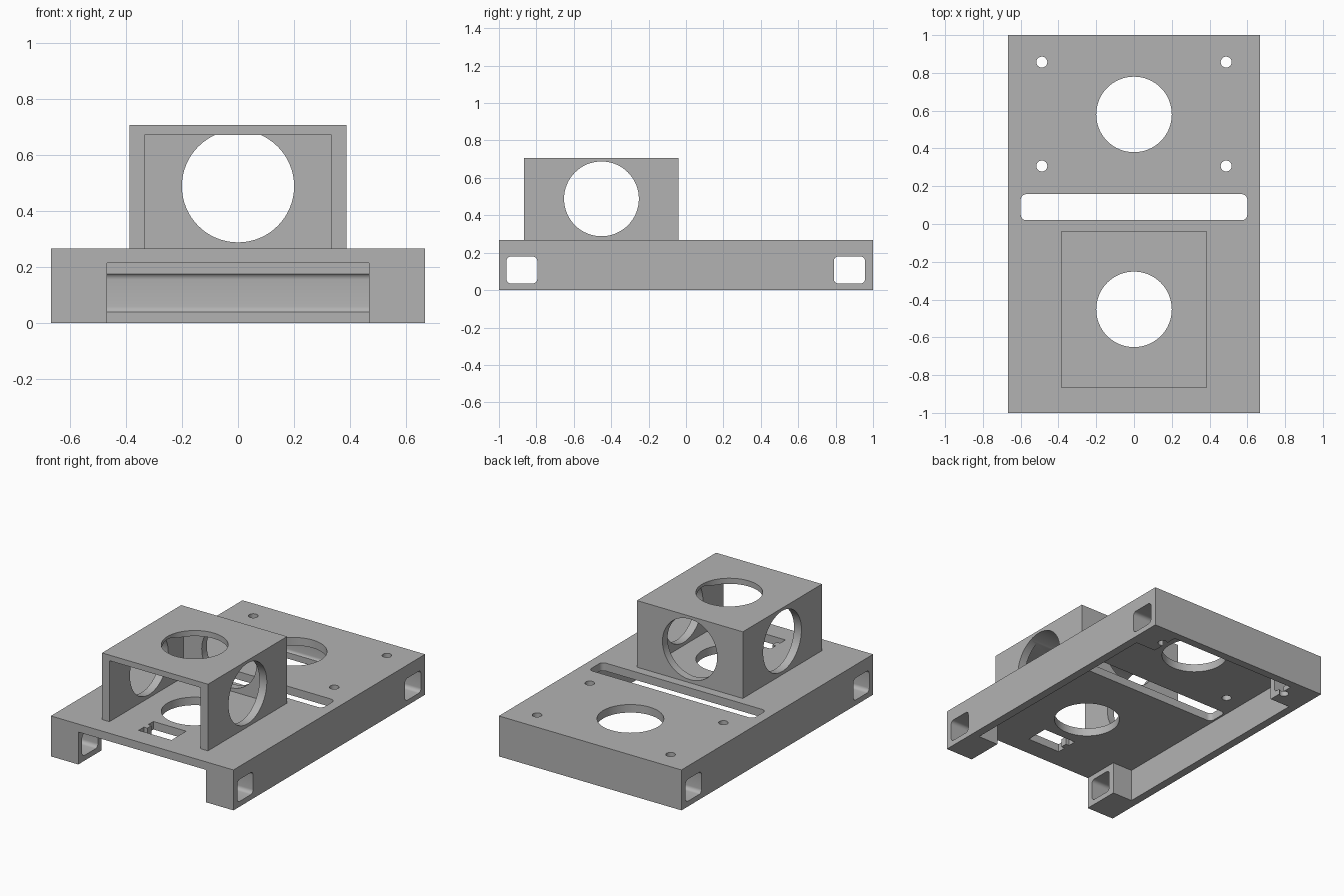
import bpy, bmesh, math

if "Cube" in bpy.data.objects:
    bpy.data.objects.remove(bpy.data.objects["Cube"])

grey = bpy.data.materials.new("plain_grey")
grey.diffuse_color = (0.45, 0.45, 0.45, 1)
grey.use_nodes = True
grey.node_tree.nodes["Principled BSDF"].inputs["Base Color"].default_value = grey.diffuse_color


def prism(name, pts, axis, lo, hi):
    """Extrude a 2D outline along an axis: z takes (x, y), x takes (y, z), y takes (x, z)."""
    place = {"z": lambda a, b, h: (a, b, h),
             "x": lambda a, b, h: (h, a, b),
             "y": lambda a, b, h: (a, h, b)}[axis]
    bm = bmesh.new()
    low = [bm.verts.new(place(a, b, lo)) for a, b in pts]
    high = [bm.verts.new(place(a, b, hi)) for a, b in pts]
    bm.faces.new(low)
    bm.faces.new(high)
    n = len(pts)
    for i in range(n):
        j = (i + 1) % n
        bm.faces.new((low[i], low[j], high[j], high[i]))
    bmesh.ops.recalc_face_normals(bm, faces=bm.faces)
    mesh = bpy.data.meshes.new(name)
    bm.to_mesh(mesh)
    bm.free()
    mesh.materials.append(grey)
    obj = bpy.data.objects.new(name, mesh)
    bpy.context.collection.objects.link(obj)
    return obj


def rect(a0, a1, b0, b1):
    return [(a0, b0), (a1, b0), (a1, b1), (a0, b1)]


def circle(a, b, r, n=64):
    return [(a + r * math.cos(2 * math.pi * i / n), b + r * math.sin(2 * math.pi * i / n))
            for i in range(n)]


def rounded(a0, a1, b0, b1, r, n=6):
    pts = []
    corners = [(a1 - r, b1 - r), (a0 + r, b1 - r), (a0 + r, b0 + r), (a1 - r, b0 + r)]
    for k, (a, b) in enumerate(corners):
        for i in range(n + 1):
            t = math.pi / 2 * (k + i / n)
            pts.append((a + r * math.cos(t), b + r * math.sin(t)))
    return pts


def cut(obj, *outline):
    """Subtract a prism from the object."""
    cutter = prism("cutter", *outline)
    cutter.hide_render = True
    mod = obj.modifiers.new("cut", "BOOLEAN")
    mod.operation = "DIFFERENCE"
    mod.solver = "EXACT"
    mod.object = cutter
    bpy.context.view_layer.objects.active = obj
    bpy.ops.object.modifier_apply(modifier=mod.name)
    bpy.data.objects.remove(cutter)


def finish(obj):
    bpy.ops.object.select_all(action="DESELECT")
    obj.select_set(True)
    bpy.context.view_layer.objects.active = obj
    bpy.ops.object.shade_smooth_by_angle(angle=math.radians(30))


TOP, WALL = 0.267, 0.053
FRONT_Y, REAR_Y = -0.452, 0.58

# Base frame: hollow below, open in front, solid corner blocks
base = prism("base_frame", rect(-0.667, 0.667, -1, 1), "z", 0, TOP)
half = [(0.467, -1.1), (0.467, -0.755), (0.613, -0.755), (0.613, 0.755),
        (0.467, 0.755), (0.467, 1 - WALL)]
cut(base, half + [(-x, y) for x, y in reversed(half)], "z", -0.1, TOP - WALL)

# Rounded tunnels through the corner blocks
for y0, y1 in ((-0.96, -0.795), (0.79, 0.957)):
    cut(base, rounded(y0, y1, 0.035, 0.18, 0.025), "x", -0.8, 0.8)

# Large round openings, cross slot and screw holes in the top plate
for y in (FRONT_Y, REAR_Y):
    cut(base, circle(0, y, 0.2), "z", -0.1, 0.4)
cut(base, rounded(-0.6, 0.6, 0.02, 0.158, 0.03), "z", 0.1, 0.4)
for x in (-0.488, 0.488):
    for y in (0.307, 0.857):
        cut(base, circle(x, y, 0.029, 32), "z", -0.1, 0.4)

# Connector cutout with a small key on one side
cut(base, [(-0.12, -0.866), (0.12, -0.866), (0.12, -0.712), (-0.12, -0.712),
           (-0.12, -0.765), (-0.095, -0.765), (-0.095, -0.81), (-0.12, -0.81)],
    "z", 0.1, 0.4)
finish(base)

# Raised housing: open in front and below, round window on the other sides
box = prism("raised_housing", rect(-0.387, 0.387, -0.866, -0.04), "z", TOP, 0.707)
cut(box, rect(-0.333, 0.333, 0.1, 0.67), "y", -1.1, -0.04 - WALL)
cut(box, circle(FRONT_Y, 0.488, 0.2), "x", -0.6, 0.6)
cut(box, circle(0, 0.488, 0.2), "y", -0.2, 0.1)
cut(box, circle(0, FRONT_Y, 0.2), "z", 0.5, 0.9)
finish(box)
